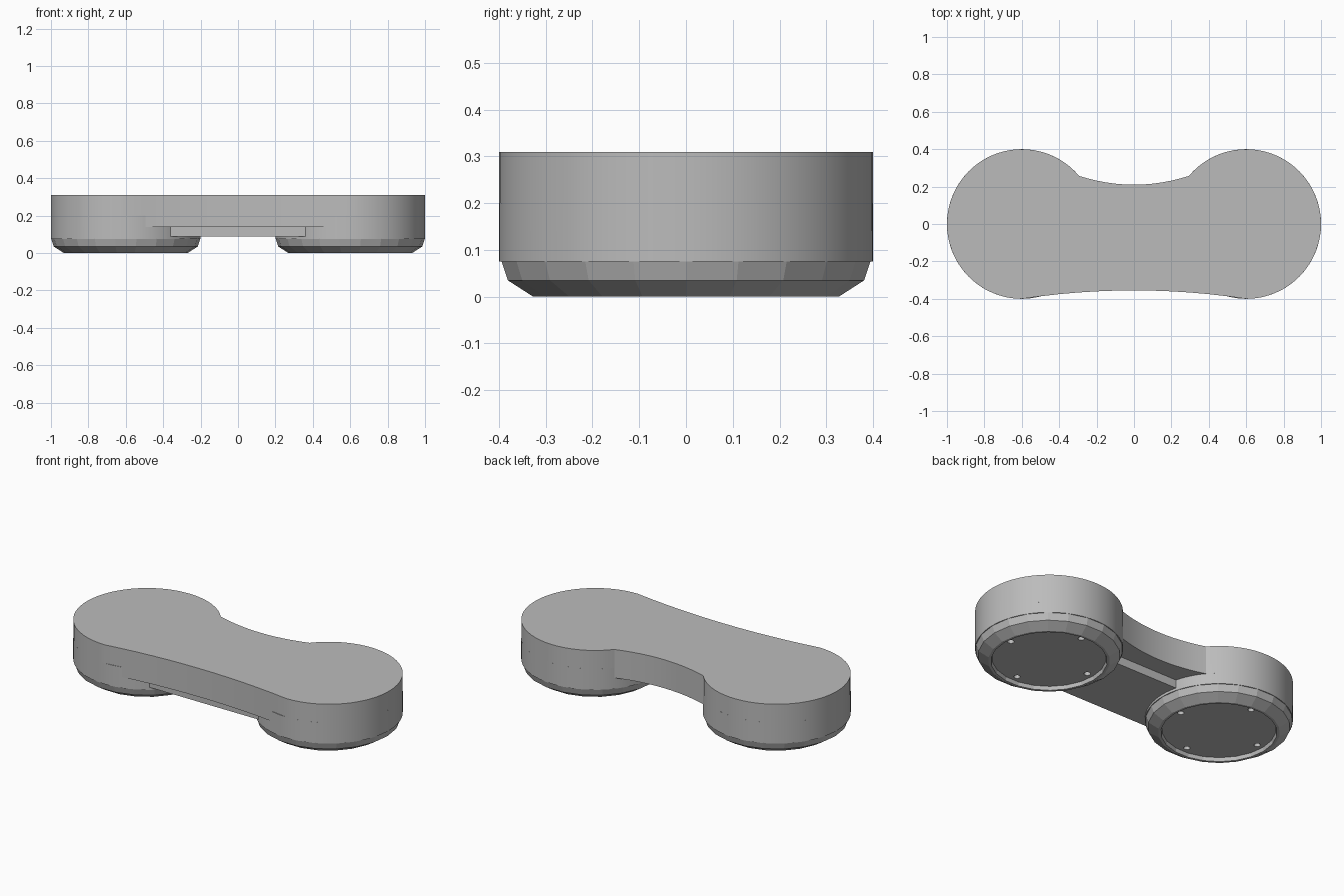
import bpy, bmesh, math
from mathutils import Vector

cube = bpy.data.objects.get("Cube")
if cube:
    bpy.data.objects.remove(cube, do_unlink=True)

grey = bpy.data.materials.new("plain grey")
grey.use_nodes = True
grey.diffuse_color = (0.5, 0.5, 0.5, 1)
grey.node_tree.nodes["Principled BSDF"].inputs["Base Color"].default_value = (0.5, 0.5, 0.5, 1)

POD_X, RADIUS, TOP = 0.6, 0.4, 0.31


def add_object(name, bm, smooth=True):
    bmesh.ops.recalc_face_normals(bm, faces=bm.faces)
    mesh = bpy.data.meshes.new(name)
    bm.to_mesh(mesh)
    bm.free()
    mesh.materials.append(grey)
    obj = bpy.data.objects.new(name, mesh)
    bpy.context.collection.objects.link(obj)
    if smooth:
        bpy.ops.object.select_all(action="DESELECT")
        obj.select_set(True)
        bpy.context.view_layer.objects.active = obj
        bpy.ops.object.shade_smooth_by_angle(angle=math.radians(25))
    return obj


def prism(name, outline, low, high):
    """Extrude a flat outline between two heights."""
    bm = bmesh.new()
    face = bm.faces.new([bm.verts.new((x, y, low)) for x, y in outline])
    extruded = bmesh.ops.extrude_face_region(bm, geom=[face])["geom"]
    for v in extruded:
        if isinstance(v, bmesh.types.BMVert):
            v.co.z = high
    return add_object(name, bm)


def ring_points(count, radius, turn=0.0):
    return [(radius * math.cos(math.tau * i / count + turn),
             radius * math.sin(math.tau * i / count + turn)) for i in range(count)]


def lathe(name, profile, count, cx, smooth):
    """Join rings of (radius, height), closing both ends."""
    bm = bmesh.new()
    rings = [[bm.verts.new((cx + x, y, z)) for x, y in ring_points(count, r)]
             for r, z in profile]
    for a, b in zip(rings, rings[1:]):
        for i in range(count):
            j = (i + 1) % count
            bm.faces.new((a[i], a[j], b[j], b[i]))
    bm.faces.new(rings[0])
    bm.faces.new(rings[-1])
    return add_object(name, bm, smooth)


def arc(cx, start, end, steps=40):
    angles = [math.radians(start + (end - start) * i / steps) for i in range(steps + 1)]
    return [(cx + RADIUS * math.cos(a), RADIUS * math.sin(a)) for a in angles]


def sag(half_width, edge_y, mid_y, steps=12):
    """Inner points of a shallow curve running towards +x."""
    xs = [half_width * (2 * i / steps - 1) for i in range(1, steps)]
    return [(x, mid_y + (edge_y - mid_y) * (x / half_width) ** 2) for x in xs]


# Upper body: two round lobes joined by a waisted bridge
notch = 140
notch_x = POD_X + RADIUS * math.cos(math.radians(notch))
notch_y = RADIUS * math.sin(math.radians(notch))
outline = arc(POD_X, -90, notch)
outline += reversed(sag(notch_x, notch_y, 0.21))
outline += arc(-POD_X, 180 - notch, 270)
outline += sag(POD_X, -RADIUS, -0.355)
prism("upper_body", outline, 0.14, TOP)

# Rib under the bridge
prism("under_rib", [(-0.5, -0.32), (0.5, -0.32), (0.5, 0.1), (-0.5, 0.1)], 0.09, 0.15)

for side, sign in (("left", 1), ("right", -1)):
    cx = sign * POD_X
    # Round pod wall below the body
    lathe(side + "_pod", [(RADIUS, 0.075), (RADIUS, 0.2)], 80, cx, True)

    # Faceted foot with a recessed base
    foot = lathe(side + "_foot", [(0.31, 0.022), (0.315, 0), (0.33, 0),
                                  (0.385, 0.035), (0.4, 0.08)], 22, cx, False)

    # Four small holes in the base
    bm = bmesh.new()
    for x, y in ring_points(4, 0.27):
        made = bmesh.ops.create_cone(bm, cap_ends=True, segments=12,
                                     radius1=0.018, radius2=0.018, depth=0.06)
        bmesh.ops.translate(bm, verts=made["verts"], vec=Vector((cx + x, y, 0.03)))
    cutter = add_object(side + "_hole_cutter", bm, False)
    cutter.hide_render = True
    cutter.hide_set(True)
    mod = foot.modifiers.new("holes", "BOOLEAN")
    mod.operation = "DIFFERENCE"
    mod.object = cutter
    mod.solver = "EXACT"
